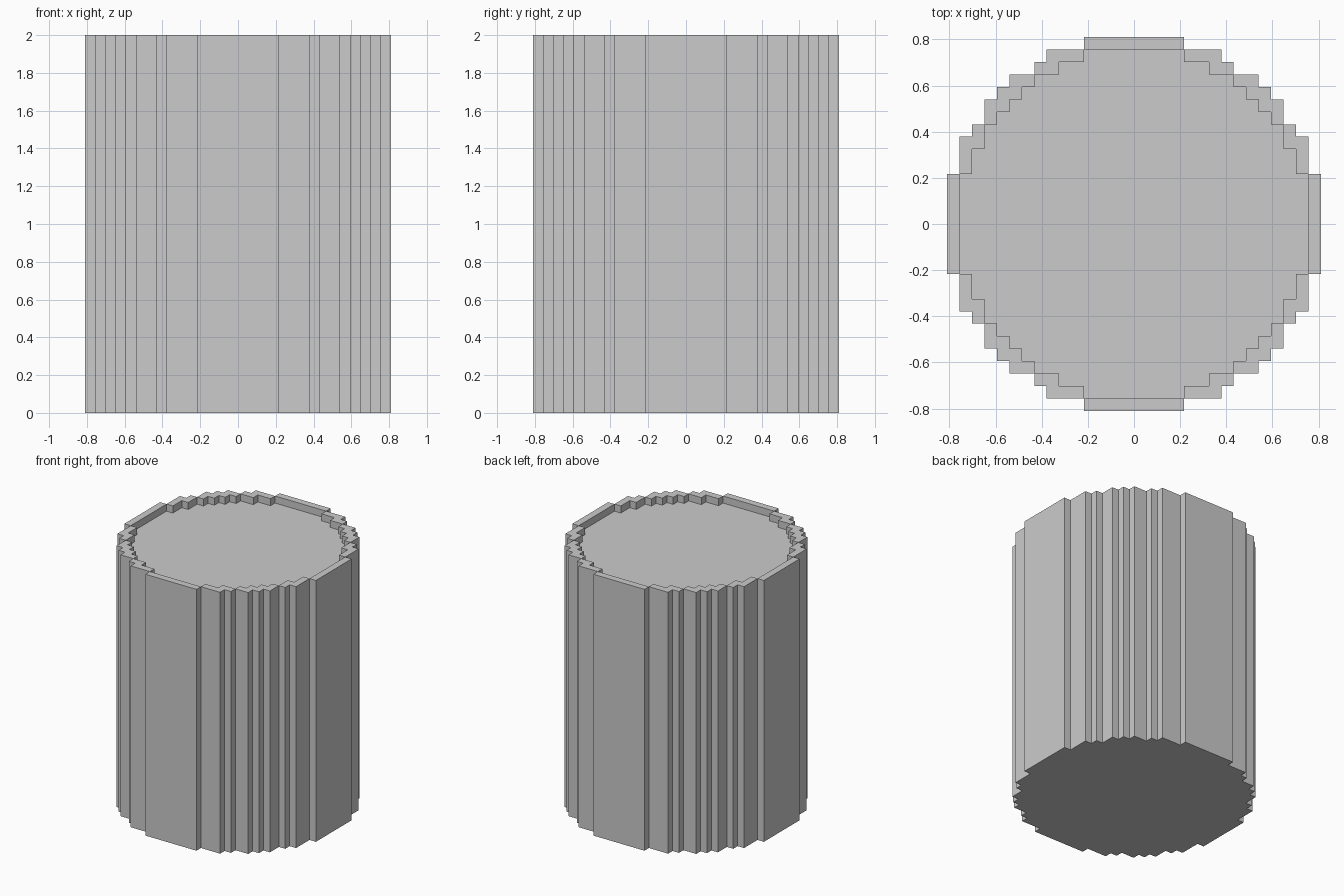
import bpy, bmesh

if "Cube" in bpy.data.objects:
    bpy.data.objects.remove(bpy.data.objects["Cube"])

U = 2 / 37            # one voxel
TOP, FLOOR = 37, 36   # rim height and recessed lid height, in voxels

# Convex stair corners of one quadrant, in voxels
OUTER = [(4, 15), (7, 14), (8, 13), (10, 12), (11, 11), (12, 10), (13, 8), (14, 7), (15, 4)]
INNER = [(4, 14), (6, 13), (8, 12), (9, 11), (10, 10), (11, 9), (12, 8), (13, 6), (14, 4)]


def stair_loop(corners):
    """Full clockwise stepped outline from one quadrant."""
    quad = [corners[0]]
    for (a, b), (c, d) in zip(corners, corners[1:]):
        quad += [(a, d), (c, d)]
    loop = []
    for _ in range(4):
        loop += quad
        quad = [(y, -x) for x, y in quad]
    return loop


def half_width(corners, row):
    return max((x for x, y in corners if y > row), default=0)


bm = bmesh.new()


def face(points):
    bm.faces.new([bm.verts.new((x * U, y * U, z * U)) for x, y, z in points])


def walls(loop, z0, z1, inward=False):
    for p, q in zip(loop, loop[1:] + loop[:1]):
        if inward:
            p, q = q, p
        face([(*q, z0), (*p, z0), (*p, z1), (*q, z1)])


outer, inner = stair_loop(OUTER), stair_loop(INNER)

# Side walls, flat base, recessed lid
walls(outer, 0, TOP)
walls(inner, FLOOR, TOP, inward=True)
face([(x, y, 0) for x, y in outer])
face([(x, y, FLOOR) for x, y in reversed(inner)])

# Top of the rim, in strips one voxel deep
for row in range(15):
    a, b = half_width(INNER, row), half_width(OUTER, row)
    for x0, x1 in ((a, b), (-b, -a)):
        for y in (row, -row - 1):
            face([(x0, y, TOP), (x1, y, TOP), (x1, y + 1, TOP), (x0, y + 1, TOP)])

bmesh.ops.remove_doubles(bm, verts=bm.verts[:], dist=U * 0.01)
mesh = bpy.data.meshes.new("barrel")
bm.to_mesh(mesh)
bm.free()
bpy.context.collection.objects.link(bpy.data.objects.new("barrel", mesh))
